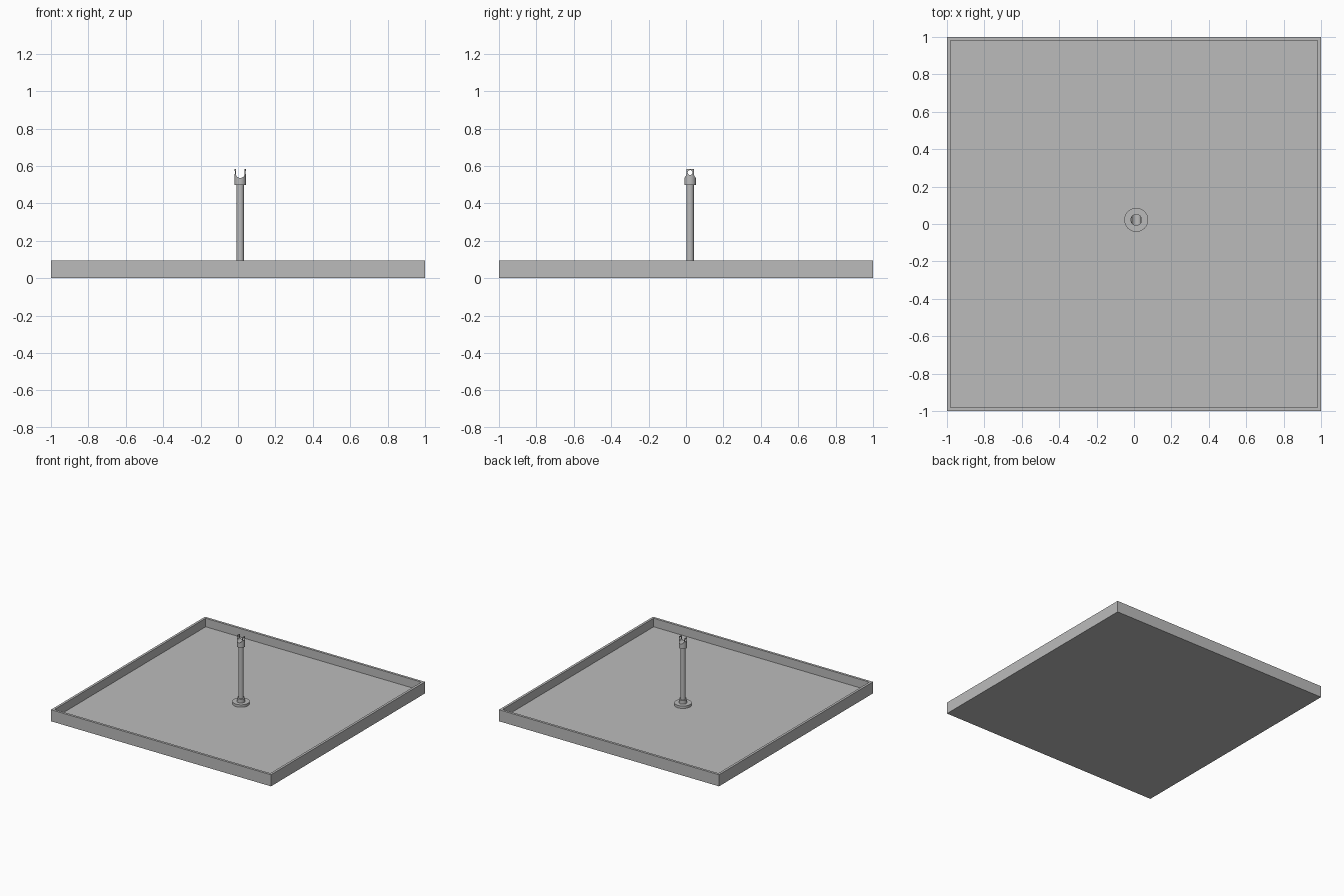
import bpy
import bmesh
from math import pi, radians

old = bpy.data.objects.get("Cube")
if old:
    bpy.data.objects.remove(old, do_unlink=True)

GREY = (0.5, 0.5, 0.5, 1)
grey = bpy.data.materials.new("light_grey")
grey.use_nodes = True
grey.diffuse_color = GREY
grey.node_tree.nodes["Principled BSDF"].inputs["Base Color"].default_value = GREY

PX, PY = 0.012, 0.022      # post axis
RIM, FLOOR, TOP = 0.028, 0.025, 0.095


def cylinder(name, radius, z0, z1, sides=48):
    bpy.ops.mesh.primitive_cylinder_add(vertices=sides, radius=radius, depth=z1 - z0,
                                        location=(PX, PY, (z0 + z1) / 2))
    ob = bpy.context.object
    ob.name = name
    ob.data.materials.append(grey)
    bpy.ops.object.shade_smooth_by_angle(angle=radians(30))
    return ob


def box(name, size, loc):
    bpy.ops.mesh.primitive_cube_add(size=1, location=loc)
    ob = bpy.context.object
    ob.name = name
    ob.scale = size
    bpy.ops.object.transform_apply(location=False, rotation=False, scale=True)
    ob.data.materials.append(grey)
    return ob


def cut(target, cutter):
    cutter.hide_render = True
    mod = target.modifiers.new("cut", "BOOLEAN")
    mod.operation = "DIFFERENCE"
    mod.solver = "EXACT"
    mod.object = cutter
    bpy.context.view_layer.objects.active = target
    bpy.ops.object.modifier_apply(modifier=mod.name)
    bpy.data.objects.remove(cutter, do_unlink=True)


def cross_cylinder(name, radius, z, rotation):
    ob = cylinder(name, radius, z - 0.1, z + 0.1)
    ob.rotation_euler = rotation
    return ob


# Square tray: inset the top face and push it down to the floor
tray = box("tray", (2, 2, TOP), (0, 0, TOP / 2))
bm = bmesh.new()
bm.from_mesh(tray.data)
top = max(bm.faces, key=lambda f: f.calc_center_median().z)
bmesh.ops.inset_individual(bm, faces=[top], thickness=RIM)
inner = bmesh.ops.extrude_discrete_faces(bm, faces=[top])["faces"][0]
bmesh.ops.translate(bm, verts=inner.verts, vec=(0, 0, FLOOR - TOP))
bm.to_mesh(tray.data)
bm.free()

# Flange, collar and post
cylinder("base_flange", 0.064, FLOOR, 0.045)
cylinder("base_collar", 0.031, 0.045, 0.075)
cylinder("post", 0.02, 0.075, 0.5)

# Forked head: U-shaped saddle, drilled prongs with tapered shoulders
head = cylinder("forked_head", 0.031, 0.498, 0.583)
cut(head, cross_cylinder("saddle_cutter", 0.024, 0.56, (pi / 2, 0, 0)))
cut(head, box("slot_cutter", (0.048, 0.2, 0.06), (PX, PY, 0.59)))
cut(head, cross_cylinder("hole_cutter", 0.013, 0.565, (0, pi / 2, 0)))
for side in (-1, 1):
    shoulder = box("shoulder_cutter", (0.2, 0.04, 0.1), (PX, PY + side * 0.043, 0.583))
    shoulder.rotation_euler.x = side * radians(16)
    cut(head, shoulder)
bpy.ops.object.select_all(action="DESELECT")
head.select_set(True)
bpy.context.view_layer.objects.active = head
bpy.ops.object.shade_smooth_by_angle(angle=radians(30))
